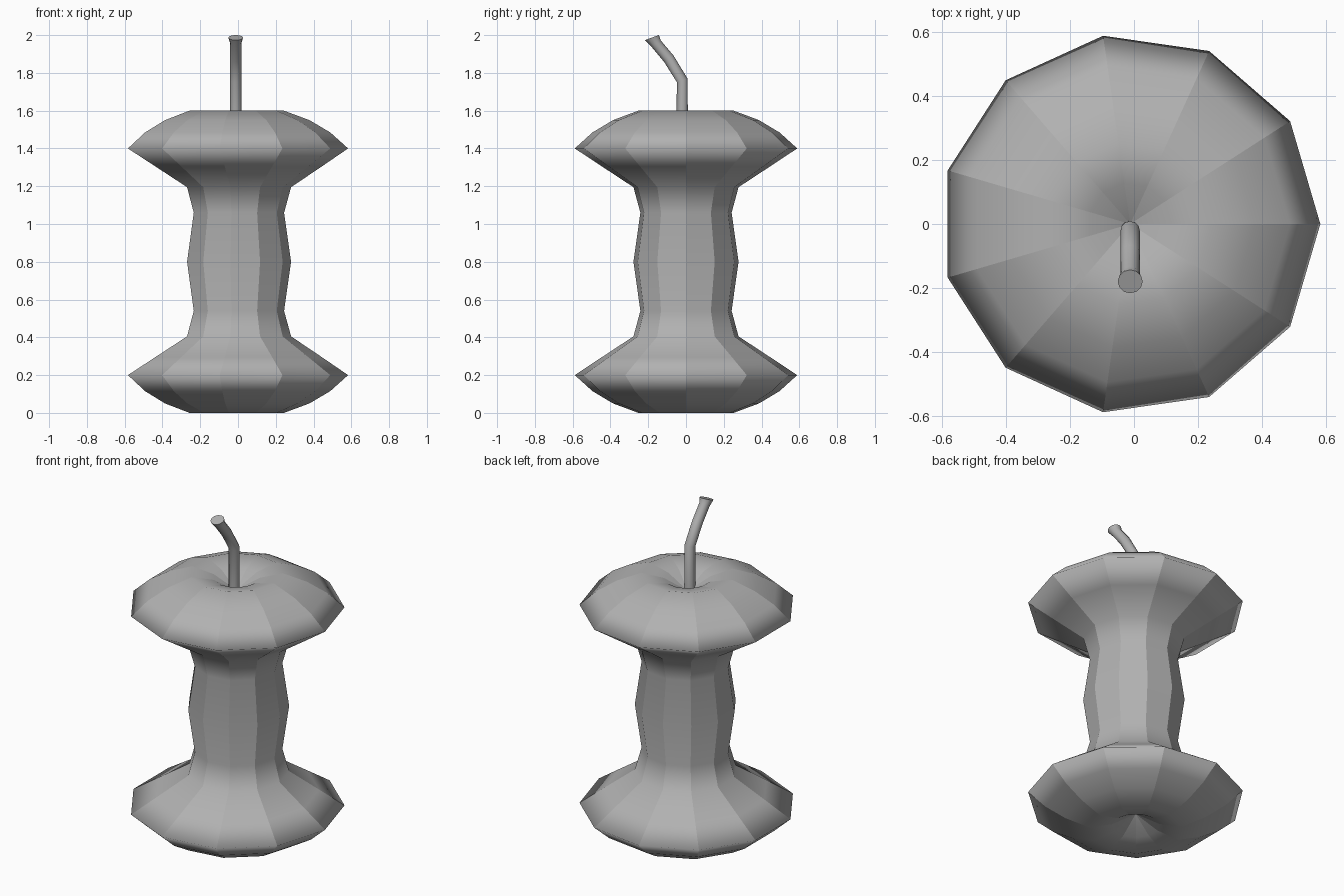
import bpy, bmesh
from math import sin, cos, pi, radians

cube = bpy.data.objects.get("Cube")
if cube:
    bpy.data.objects.remove(cube, do_unlink=True)

grey = bpy.data.materials.new("mid grey")
grey.use_nodes = True
colour = (0.44, 0.44, 0.44, 1)
grey.diffuse_color = colour
grey.node_tree.nodes["Principled BSDF"].inputs["Base Color"].default_value = colour

AXIS_X = -0.012  # centre line of the lobes and the stem


def skin(name, rings, sharp_sides):
    """Join rings of points into a closed shell; one-point rings are poles."""
    bm = bmesh.new()
    loops = [[bm.verts.new(p) for p in ring] for ring in rings]
    for a, b in zip(loops, loops[1:]):
        n = max(len(a), len(b))
        for i in range(n):
            j = (i + 1) % n
            if len(a) == 1:
                bm.faces.new((a[0], b[j], b[i]))
            elif len(b) == 1:
                bm.faces.new((a[i], a[j], b[0]))
            else:
                bm.faces.new((a[i], a[j], b[j], b[i]))
    # flat caps where the shell does not end in a pole
    for end in (loops[0], loops[-1]):
        if len(end) > 1:
            for e in bm.faces.new(end).edges:
                e.smooth = False
    bmesh.ops.recalc_face_normals(bm, faces=bm.faces)
    for f in bm.faces:
        f.smooth = len(f.verts) <= 4
    # crease along the profile, smooth around the bands
    if sharp_sides:
        in_ring = {v: k for k, ring in enumerate(loops) for v in ring}
        for e in bm.edges:
            if in_ring[e.verts[0]] != in_ring[e.verts[1]]:
                e.smooth = False
    mesh = bpy.data.meshes.new(name)
    bm.to_mesh(mesh)
    bm.free()
    mesh.materials.append(grey)
    obj = bpy.data.objects.new(name, mesh)
    bpy.context.collection.objects.link(obj)
    return obj


def ring(r, x, y, z, sides, tilt=0):
    """Ring around the axis, tipped towards the front by tilt degrees."""
    t = radians(tilt)
    pts = []
    for i in range(sides if r else 1):
        a = 2 * pi * i / sides
        d = r * sin(a)
        pts.append((x + r * cos(a), y + d * cos(t), z + d * sin(t)))
    return pts


# Core: upper half of the profile (radius, x, height), mirrored about its waist
WAIST = 0.8
upper = [(0.281, 0, WAIST), (0.244, 0, 1.06), (0.281, 0, 1.195),
         (0.45, -0.006, 1.305)]
upper += [(r, AXIS_X, z) for r, z in
          [(0.595, 1.4), (0.5, 1.485), (0.39, 1.55), (0.255, 1.6),
           (0.13, 1.57), (0, 1.495)]]
profile = [(r, x, 2 * WAIST - z) for r, x, z in reversed(upper[1:])] + upper
skin("apple_core", [ring(r, x, 0, z, 11) for r, x, z in profile], True)

# Stem: bent forward, flared at the tip (radius, y, z, tilt)
path = [(0.03, -0.02, 1.46, 0), (0.03, -0.02, 1.76, 17),
        (0.03, -0.091, 1.875, 34), (0.03, -0.16, 1.957, 30),
        (0.039, -0.18, 1.987, 20)]
skin("stem", [ring(r, AXIS_X, y, z, 12, t) for r, y, z, t in path], False)
